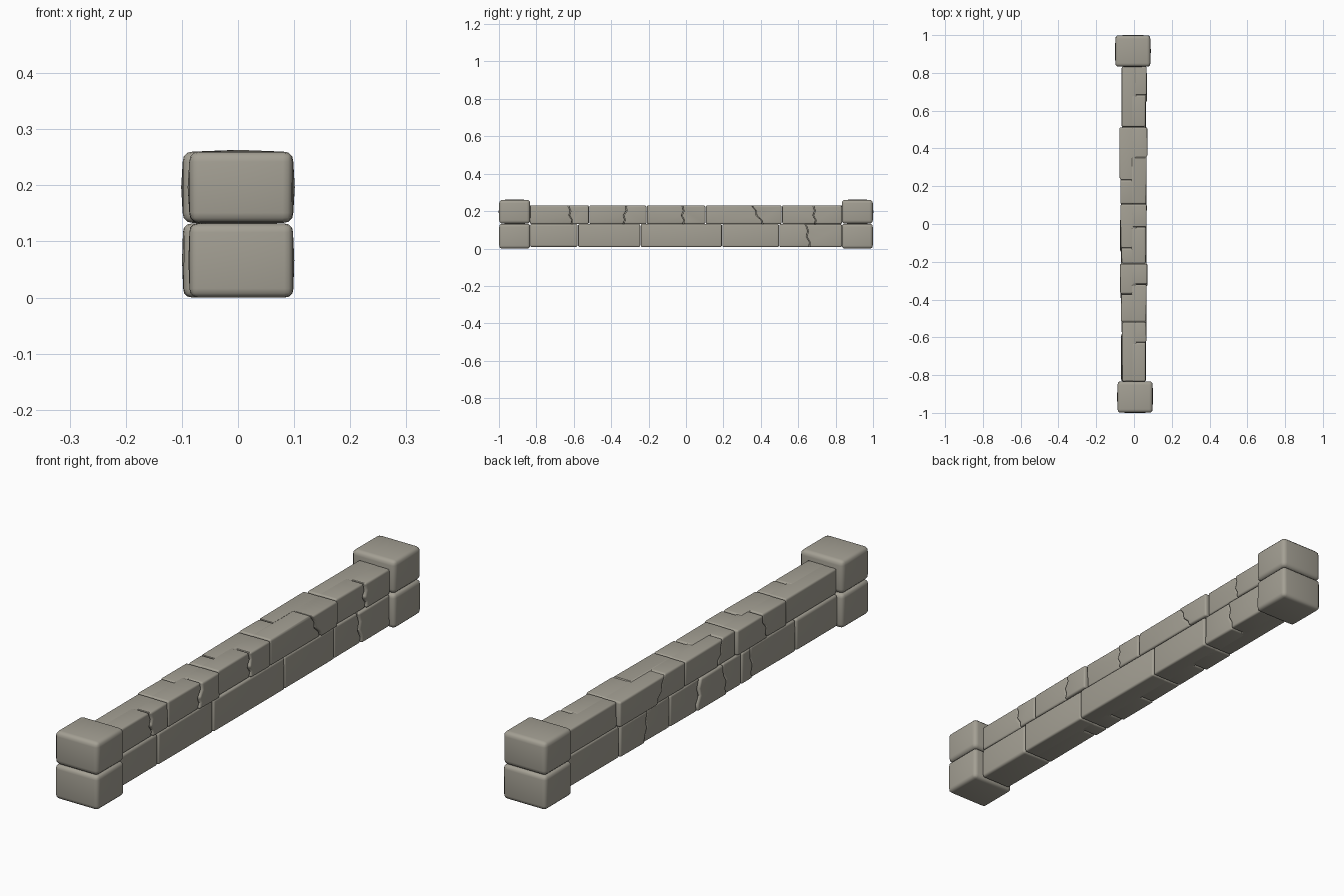
import bpy, bmesh, random
from mathutils import Vector

if "Cube" in bpy.data.objects:
    bpy.data.objects.remove(bpy.data.objects["Cube"])

rng = random.Random(7)
mat = bpy.data.materials.new("warm grey stone")
mat.diffuse_color = (0.37, 0.35, 0.295, 1)
mat.use_nodes = True
mat.node_tree.nodes["Principled BSDF"].inputs["Base Color"].default_value = mat.diffuse_color


def edge(y, crack):
    """Points (y, t) of an end edge from bottom to top; jagged if it is a crack."""
    if not crack:
        return [(y, 0), (y, 1)]
    y0, y1 = y
    return [(y0 + (y1 - y0) * t + d, t)
            for t, d in ((0, 0), (.22, .006), (.45, -.006), (.7, .007), (1, 0))]


def stone(name, xs, a, b, zs, bevel=0.011, jitter=0.003, crown=0.0):
    """Rounded stone: a y-z profile pushed through x, slightly uneven."""
    z0, z1 = zs
    ea = edge(a, isinstance(a, tuple))
    eb = edge(b, isinstance(b, tuple))
    g = 0.0015
    prof = [(y + g, z0 + t * (z1 - z0)) for y, t in reversed(ea)]
    prof += [(y - g, z0 + t * (z1 - z0)) for y, t in eb]
    bm = bmesh.new()
    loops = []
    for x, s in ((xs[0], -1), (xs[1], 1)):
        loops.append([bm.verts.new((x - s * rng.uniform(0, jitter), y, z)) for y, z in prof])
    n = len(prof)
    bm.faces.new(loops[0])
    bm.faces.new(list(reversed(loops[1])))
    for i in range(n):
        j = (i + 1) % n
        bm.faces.new((loops[0][j], loops[0][i], loops[1][i], loops[1][j]))
    bmesh.ops.recalc_face_normals(bm, faces=bm.faces)
    sharp = [e for e in bm.edges if e.calc_face_angle(0) > 0.9]
    bmesh.ops.bevel(bm, geom=sharp, offset=bevel, segments=3, profile=0.55,
                    affect='EDGES', clamp_overlap=True)
    # gently domed faces, as on worn blocks
    if crown:
        big = [f for f in bm.faces if f.calc_area() > 0.006]
        for f in big:
            nrm = f.normal.copy()
            c = bmesh.ops.poke(bm, faces=[f])["verts"][0]
            if nrm.z > -0.5:
                c.co += nrm * crown
    bmesh.ops.triangulate(bm, faces=[f for f in bm.faces if len(f.verts) > 4])
    me = bpy.data.meshes.new(name)
    bm.to_mesh(me)
    bm.free()
    me.materials.append(mat)
    ob = bpy.data.objects.new(name, me)
    bpy.context.collection.objects.link(ob)
    bpy.ops.object.select_all(action='DESELECT')
    ob.select_set(True)
    bpy.context.view_layer.objects.active = ob
    bpy.ops.object.shade_smooth_by_angle(angle=0.7)
    return ob


def course(label, zs, blocks):
    """Row of blocks; cracks on a side split that half into fragments."""
    for k, (y0, y1, x0, x1, right, left) in enumerate(blocks):
        name = f"{label}_stone_{k + 1}"
        if not right and not left:
            stone(name, (x0, x1), y0, y1, zs)
            continue
        for side, cracks in (("right", right), ("left", left)):
            ends = [y0] + cracks + [y1]
            for i in range(len(ends) - 1):
                push = 0.005 * (i % 2)      # alternate fragments stand proud
                xs = (-0.015, x1 + push) if side == "right" else (x0 - push, 0.015)
                dz = 0.0015 * (i % 2) + (0.0008 if side == "left" else 0)
                stone(f"{name}_{side}_{i + 1}", xs, ends[i], ends[i + 1],
                      (zs[0], zs[1] - dz), bevel=0.008)


# end pillars, two blocks each
for label, y0, y1, x0, x1 in (("front", -1, -0.832, -0.087, 0.099),
                              ("back", 0.832, 1, -0.099, 0.087)):
    stone(label + "_pillar_lower_block", (x0, x1), y0, y1, (0, 0.132), 0.016, 0.002, 0.002)
    stone(label + "_pillar_upper_block", (x0, x1), y0, y1, (0.133, 0.26), 0.018, 0.002, 0.003)

# lower course: y start, y end, x min, x max, right cracks, left cracks
course("lower", (0.008, 0.131), [
    (-0.835, -0.578, -0.068, 0.065, [], []),
    (-0.578, -0.243, -0.067, 0.066, [], [(-0.31, -0.30)]),
    (-0.243, 0.193, -0.069, 0.067, [], [(-0.15, -0.13), (0.03, 0.01)]),
    (0.193, 0.498, -0.067, 0.066, [], [(0.35, 0.33)]),
    (0.498, 0.835, -0.066, 0.064, [(0.66, 0.64)], []),
])

# upper course
course("upper", (0.131, 0.231), [
    (-0.835, -0.518, -0.064, 0.062, [(-0.61, -0.63)], []),
    (-0.518, -0.21, -0.070, 0.067, [(-0.335, -0.32)], [(-0.40, -0.37)]),
    (-0.21, 0.105, -0.067, 0.063, [(-0.015, -0.02)], [(-0.10, -0.13)]),
    (0.105, 0.513, -0.073, 0.067, [(0.41, 0.35)], [(0.28, 0.23)]),
    (0.513, 0.835, -0.067, 0.063, [(0.69, 0.68)], []),
])
